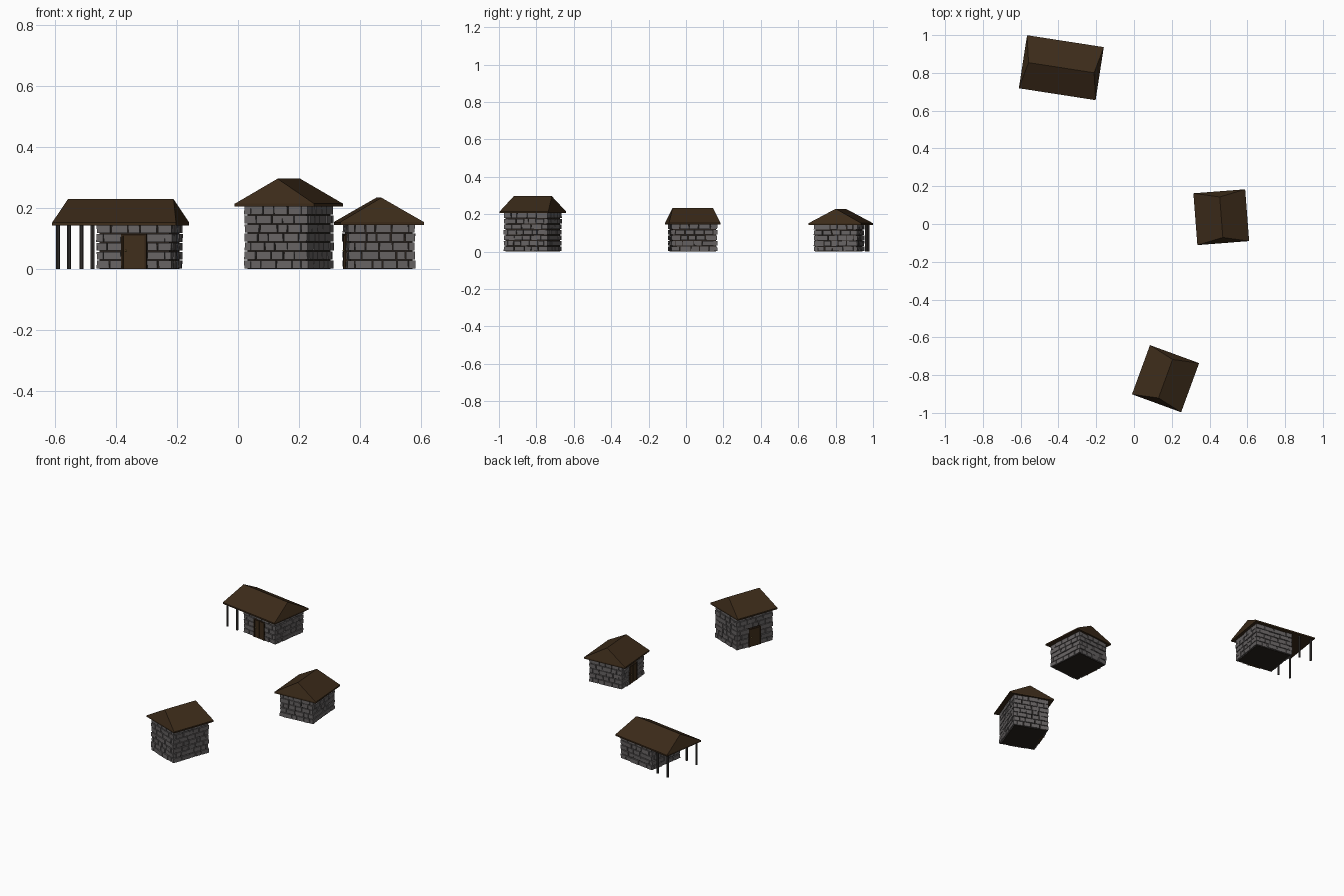
import bpy, bmesh, random
from math import radians
from mathutils import Matrix, Vector

if "Cube" in bpy.data.objects:
    bpy.data.objects.remove(bpy.data.objects["Cube"])

random.seed(4)


def material(name, r, g, b):
    m = bpy.data.materials.new(name)
    m.diffuse_color = (r, g, b, 1)
    m.use_nodes = True
    m.node_tree.nodes["Principled BSDF"].inputs["Base Color"].default_value = m.diffuse_color
    return m


ROOF = material("roof_wood", 0.045, 0.024, 0.010)
STONE = material("stone", 0.135, 0.125, 0.125)
MORTAR = material("mortar", 0.022, 0.016, 0.012)
DOOR = material("door_wood", 0.05, 0.027, 0.011)
FRAME = material("frame_wood", 0.03, 0.016, 0.007)
POST = material("post", 0.05, 0.045, 0.042)
BRASS = material("brass", 0.35, 0.25, 0.08)

DOOR_W, DOOR_H = 0.084, 0.114
STONE_D = 0.022


def finish(bm, name, mat, place):
    bmesh.ops.recalc_face_normals(bm, faces=bm.faces)
    me = bpy.data.meshes.new(name)
    bm.to_mesh(me)
    bm.free()
    me.materials.append(mat)
    ob = bpy.data.objects.new(name, me)
    ob.matrix_world = place
    bpy.context.collection.objects.link(ob)
    return ob


def add_box(bm, lo, hi, turn=Matrix(), jitter=0.0):
    lo, hi = Vector(lo), Vector(hi)
    size = hi - lo
    m = Matrix.Translation((lo + hi) / 2) @ Matrix.Diagonal((*size, 1))
    verts = bmesh.ops.create_cube(bm, size=1, matrix=m)["verts"]
    for v in verts:
        # roughen only the outward face of a stone
        if jitter and v.co.y < (lo.y + hi.y) / 2:
            v.co += Vector((random.uniform(-1, 1), random.uniform(-1, 1), 0)) * jitter
        v.co = turn @ v.co


def lay_course(bm, x0, x1, z0, z1, face, turn):
    # stones of random width filling one run of a course
    n = max(1, round((x1 - x0) / 0.046))
    weights = [random.uniform(0.65, 1.35) for _ in range(n)]
    x = x0
    for w in weights:
        nx = x + (x1 - x0) * w / sum(weights)
        out = face + random.uniform(-0.003, 0.002)
        add_box(bm, (x + 0.002, -out, z0 + 0.002), (nx - 0.002, -face + STONE_D, z1 - 0.002),
                turn, 0.0015)
        x = nx


def stone_walls(name, length, depth, height, place):
    bm = bmesh.new()
    rows = round(height / 0.0288)
    h = height / rows
    for k in range(4):
        turn = Matrix.Rotation(radians(90 * k), 4, "Z")
        half, face = (length / 2, depth / 2) if k % 2 == 0 else (depth / 2, length / 2)
        for r in range(rows):
            # alternate courses interlock at the corners
            e = half if (r + k) % 2 == 0 else half - STONE_D
            z0, z1 = r * h, (r + 1) * h
            if k == 0 and z0 < DOOR_H - 0.005:
                lay_course(bm, -e, -DOOR_W / 2, z0, z1, face, turn)
                lay_course(bm, DOOR_W / 2, e, z0, z1, face, turn)
            else:
                lay_course(bm, -e, e, z0, z1, face, turn)
    finish(bm, name + "_stones", STONE, place)


def hip_roof(name, length, depth, eave, ridge, shift, place):
    bm = bmesh.new()
    a, b, lip = length / 2, depth / 2, 0.009
    rings = [[bm.verts.new((sx * a + shift, sy * b, z)) for sx, sy in
              ((-1, -1), (1, -1), (1, 1), (-1, 1))] for z in (eave, eave + lip)]
    p, q = [bm.verts.new((s * (a - 0.03) + shift, 0, ridge)) for s in (-1, 1)]
    lo, up = rings
    bm.faces.new(lo)
    for i in range(4):
        j = (i + 1) % 4
        bm.faces.new((lo[i], lo[j], up[j], up[i]))
    bm.faces.new((up[0], up[1], q, p))
    bm.faces.new((up[1], up[2], q))
    bm.faces.new((up[2], up[3], p, q))
    bm.faces.new((up[3], up[0], p))
    finish(bm, name + "_roof", ROOF, place)


def door(name, face, place):
    w, h = DOOR_W / 2, DOOR_H
    # planks
    bm = bmesh.new()
    n, step = 4, (DOOR_W - 0.012) / 4
    for i in range(n):
        x = -w + 0.006 + i * step
        add_box(bm, (x + 0.0004, -face, 0), (x + step - 0.0004, -face + 0.02, h - 0.006))
    finish(bm, name + "_door", DOOR, place)
    # frame
    bm = bmesh.new()
    for s in (-1, 1):
        x0, x1 = sorted((s * w, s * (w - 0.006)))
        add_box(bm, (x0, -face - 0.003, 0), (x1, -face + 0.02, h))
    add_box(bm, (-w, -face - 0.003, h - 0.006), (w, -face + 0.02, h))
    finish(bm, name + "_door_frame", FRAME, place)
    # knob
    bm = bmesh.new()
    bmesh.ops.create_icosphere(bm, subdivisions=1, radius=0.0035,
                               matrix=Matrix.Translation((-w + 0.015, -face - 0.003, 0.06)))
    finish(bm, name + "_door_knob", BRASS, place)


def house(name, x, y, angle, wall, height, roof, ridge, shift=0.0):
    place = Matrix.Translation((x, y, 0)) @ Matrix.Rotation(radians(angle), 4, "Z")
    length, depth = wall
    # mortar core and floor
    bm = bmesh.new()
    i = 0.009
    add_box(bm, (-length / 2 + i, -depth / 2 + i, 0), (length / 2 - i, depth / 2 - i, height))
    finish(bm, name + "_mortar_core", MORTAR, place)
    stone_walls(name, length, depth, height, place)
    door(name, depth / 2, place)
    hip_roof(name, *roof, height - 0.002, ridge, shift, place)
    return place


# long cottage with an open porch, small cottage, tall cottage
porch = house("porch_house", -0.323, 0.818, -8.8, (0.25, 0.238), 0.145, (0.411, 0.284), 0.229, -0.0625)
house("small_house", 0.462, 0.036, -85.6, (0.25, 0.222), 0.147, (0.275, 0.275), 0.234)
house("tall_house", 0.167, -0.819, -110.1, (0.252, 0.222), 0.207, (0.277, 0.277), 0.296)

# porch posts
for i, (u, v) in enumerate([(u, v) for u in (-0.2525, -0.174) for v in (-0.12, 0.12)]):
    bm = bmesh.new()
    bmesh.ops.create_cone(bm, cap_ends=True, segments=8, radius1=0.0065, radius2=0.0065,
                          depth=0.145, matrix=Matrix.Translation((u, v, 0.0725)))
    finish(bm, f"porch_post_{i + 1}", POST, porch)
